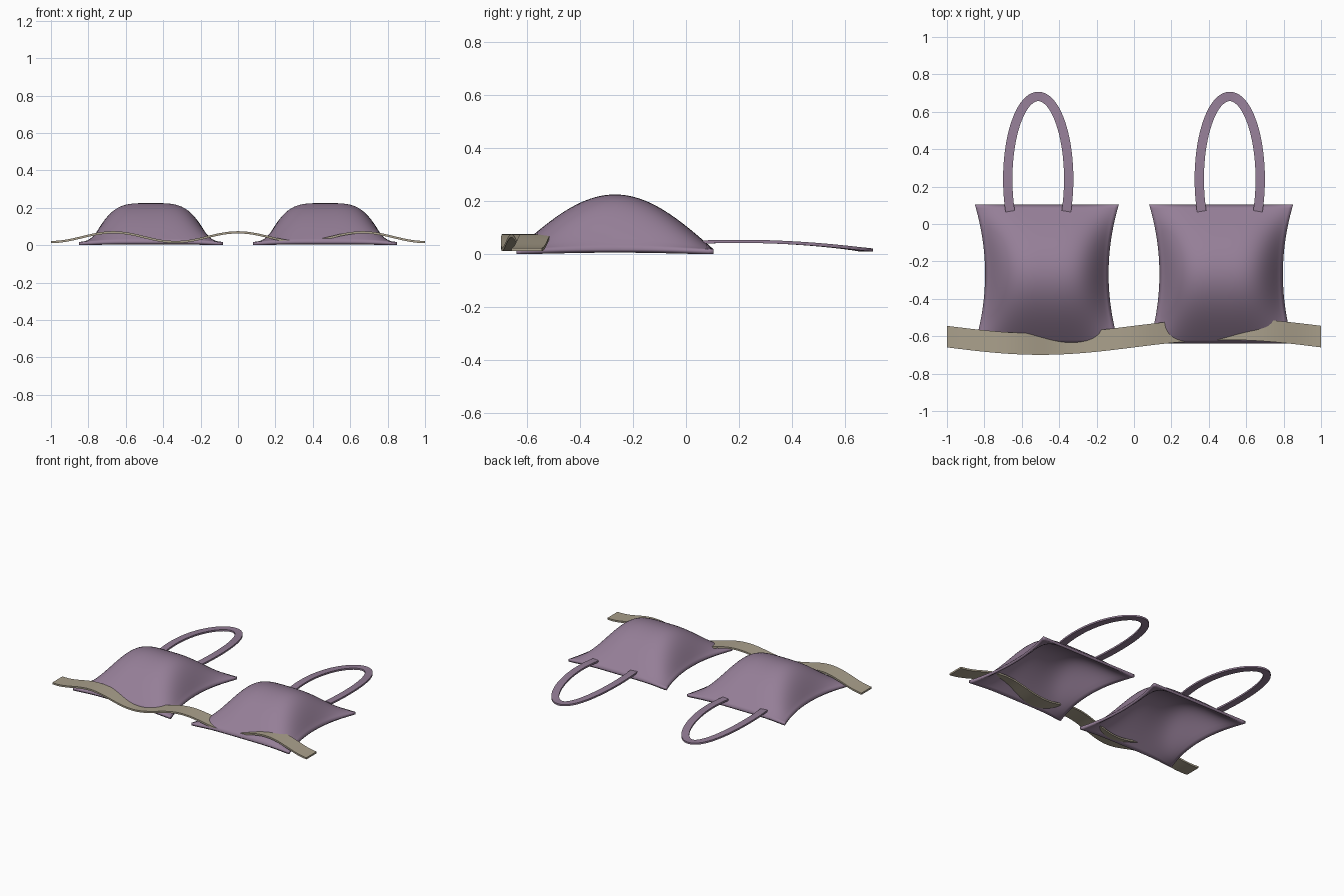
import bpy, math
from mathutils import Vector

if "Cube" in bpy.data.objects:
    bpy.data.objects.remove(bpy.data.objects["Cube"])


def material(name, rgb):
    m = bpy.data.materials.new(name)
    m.diffuse_color = (*rgb, 1)
    m.use_nodes = True
    m.node_tree.nodes["Principled BSDF"].inputs["Base Color"].default_value = m.diffuse_color
    return m


PURPLE = material("mauve_fabric", (0.30, 0.21, 0.31))
BEIGE = material("beige_fabric", (0.40, 0.35, 0.26))


def make_object(name, verts, faces, mat):
    me = bpy.data.meshes.new(name)
    me.from_pydata(verts, [], faces)
    me.materials.append(mat)
    ob = bpy.data.objects.new(name, me)
    bpy.context.collection.objects.link(ob)
    bpy.ops.object.select_all(action='DESELECT')
    ob.select_set(True)
    bpy.context.view_layer.objects.active = ob
    bpy.ops.object.shade_smooth_by_angle(angle=math.radians(40))
    return ob


def ribbon(name, centres, sides, width, thick, mat):
    """Flat strip with a rectangular section swept along a path."""
    verts, faces = [], []
    for c, s in zip(centres, sides):
        for a, b in ((-1, -1), (1, -1), (1, 1), (-1, 1)):
            verts.append(c + s * (a * width / 2) + Vector((0, 0, b * thick / 2)))
    n = len(centres)
    for i in range(n - 1):
        for k in range(4):
            j = (k + 1) % 4
            faces.append((4 * i + k, 4 * i + j, 4 * i + 4 + j, 4 * i + 4 + k))
    faces += [(3, 2, 1, 0), tuple(range(4 * n - 4, 4 * n))]
    ob = make_object(name, verts, faces, mat)
    ob.data.flip_normals()
    return ob


def cup(name, cx):
    """Domed sheet with pinched sides, hollow underneath."""
    n = 40
    verts, faces = [], []
    for j in range(n + 1):
        v = 2 * j / n - 1
        for i in range(n + 1):
            u = 2 * i / n - 1
            x = cx + u * (0.33 + 0.055 * v * v)
            y = -0.268 + 0.372 * v
            z = 0.018 + 0.207 * (1 - u ** 4) ** 1.5 * math.cos(math.pi / 2 * v)
            verts.append((x, y, z))
    for j in range(n):
        for i in range(n):
            a = j * (n + 1) + i
            faces.append((a, a + 1, a + n + 2, a + n + 1))
    ob = make_object(name, verts, faces, PURPLE)
    s = ob.modifiers.new("thickness", 'SOLIDIFY')
    s.thickness, s.offset = 0.018, -1
    # Keep the angle smoothing after the thickness
    ob.modifiers.move(len(ob.modifiers) - 1, 0)


def strap(name, cx):
    """Arched loop at the back of a cup."""
    centres, sides = [], []
    start, end, n = -0.40, math.pi + 0.40, 48
    for i in range(n + 1):
        t = start + (end - start) * i / n
        y = 0.24 + 0.442 * math.sin(t)
        z = 0.048 - 0.034 * ((y - 0.2) / 0.49) ** 2
        centres.append(Vector((cx + 0.163 * math.cos(t), y, z)))
        sides.append(Vector((0.442 * math.cos(t), 0.163 * math.sin(t), 0)).normalized())
    ribbon(name, centres, sides, 0.05, 0.012, PURPLE)


# Cups and straps, left and right
for side, s in (("left", -1), ("right", 1)):
    cup(side + "_cup", s * 0.466)
    strap(side + "_strap", s * 0.512)

# Wavy band across the front
xs = [-1 + 2 * i / 80 for i in range(81)]
path = [Vector((x, -0.602 + 0.04 * math.sin(math.pi * x),
                0.043 + 0.026 * math.cos(3 * math.pi * x))) for x in xs]
ribbon("front_band", path, [Vector((0, 1, 0))] * len(path), 0.115, 0.012, BEIGE)
